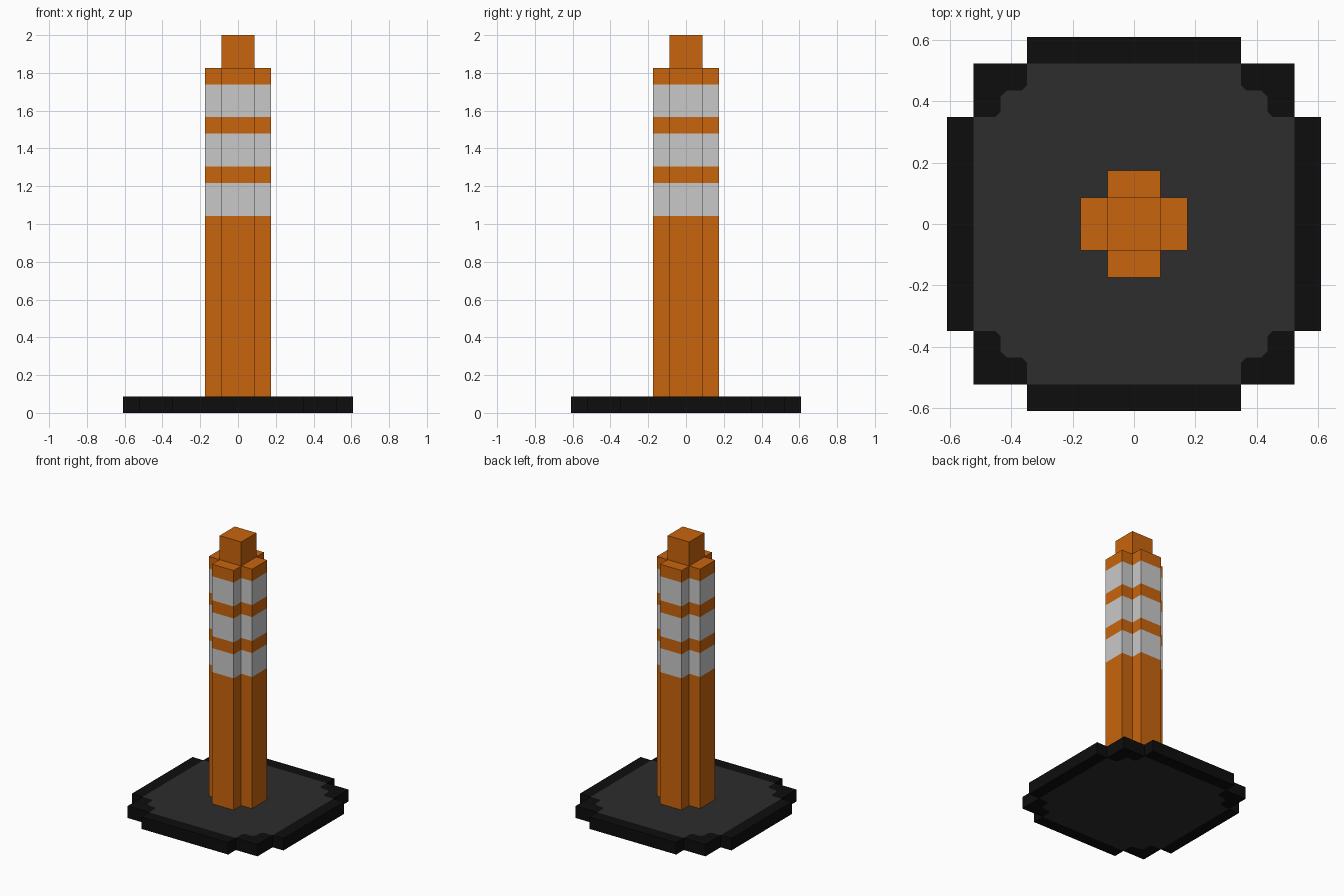
import bpy, bmesh

cube = bpy.data.objects.get("Cube")
if cube:
    bpy.data.objects.remove(cube, do_unlink=True)

U = 2 / 23  # one block unit


def material(name, rgb):
    m = bpy.data.materials.new(name)
    m.use_nodes = True
    m.diffuse_color = (*rgb, 1)
    bsdf = next(n for n in m.node_tree.nodes if n.type == 'BSDF_PRINCIPLED')
    bsdf.inputs["Base Color"].default_value = (*rgb, 1)
    return m


orange = material("orange", (0.584, 0.130, 0.004))
white = material("pale grey", (0.584, 0.584, 0.584))
black = material("black rubber", (0.004, 0.004, 0.004))
grey = material("dark grey", (0.026, 0.026, 0.026))


def turn(points, n):
    """Rotate 2D points by n quarter turns."""
    for _ in range(n):
        points = [(-y, x) for x, y in points]
    return points


def rect(x0, y0, x1, y1):
    return [(x0, y0), (x1, y0), (x1, y1), (x0, y1)]


def prism(name, cells, levels, mats, wall_mat):
    """Stack flat cells (outline, cap material) into one solid with outer walls only."""
    bm = bmesh.new()
    verts = {}

    def vert(p, z):
        key = (round(p[0], 3), round(p[1], 3), z)
        if key not in verts:
            verts[key] = bm.verts.new([c * U for c in key])
        return verts[key]

    edges = {}
    for outline, mat in cells:
        for z, pts in ((levels[0], outline[::-1]), (levels[-1], outline)):
            bm.faces.new([vert(p, z) for p in pts]).material_index = mat
        for a, b in zip(outline, outline[1:] + outline[:1]):
            edges.setdefault(frozenset((a, b)), []).append((a, b))
    for uses in edges.values():
        if len(uses) == 1:
            a, b = uses[0]
            for z0, z1 in zip(levels, levels[1:]):
                f = bm.faces.new([vert(a, z0), vert(b, z0), vert(b, z1), vert(a, z1)])
                f.material_index = wall_mat((z0 + z1) / 2)
    me = bpy.data.meshes.new(name)
    bm.to_mesh(me)
    bm.free()
    for m in mats:
        me.materials.append(m)
    ob = bpy.data.objects.new(name, me)
    bpy.context.collection.objects.link(ob)
    return ob


# Base plate: grey pad with bevelled notches, black side strips and corners
notch = [(6, 4), (5.2, 4), (5, 4.2), (5, 4.75), (4.75, 5), (4.2, 5), (4, 5.2), (4, 6)]
pad = [p for n in range(4) for p in turn(notch, n)]
corner = [(6, 6)] + notch[::-1]
base = [(pad, 1)]
for n in range(4):
    base += [(turn(corner, n), 0), (turn(rect(6, -4, 7, 4), n), 0)]
prism("base_plate", base, [0, 1], [black, grey], lambda z: 0)

# Post: cross section with three reflective bands cut into the walls
cross = [(rect(-1, -1, 1, 1), 0)]
cross += [(turn(rect(1, -1, 2, 1), n), 0) for n in range(4)]
bands = [(12, 14), (15, 17), (18, 20)]
levels = [1] + [z for band in bands for z in band] + [21]
prism("post", cross, levels, [orange, white],
      lambda z: int(any(lo < z < hi for lo, hi in bands)))

# Square cap on top of the post
prism("post_cap", [(rect(-1, -1, 1, 1), 0)], [21, 23], [orange], lambda z: 0)
